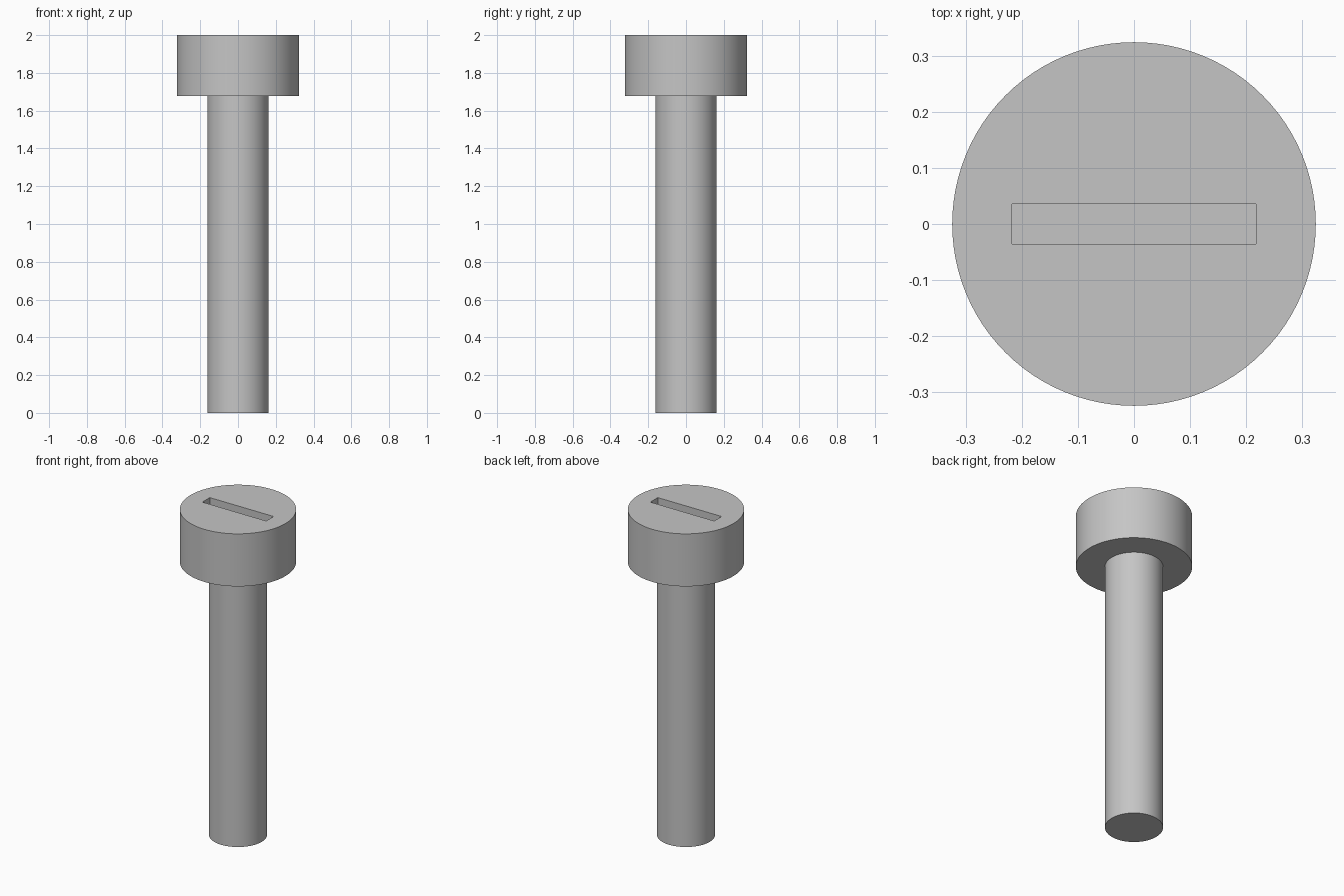
import bpy

if "Cube" in bpy.data.objects:
    bpy.data.objects.remove(bpy.data.objects["Cube"], do_unlink=True)

HEIGHT = 2.0
HEAD_RADIUS = 0.324
HEAD_BOTTOM = 1.677
SHAFT_RADIUS = 0.162
SLOT_LENGTH, SLOT_WIDTH, SLOT_DEPTH = 0.434, 0.072, 0.11

steel = bpy.data.materials.new("steel_grey")
steel.use_nodes = True
grey = (0.56, 0.56, 0.56, 1.0)
steel.diffuse_color = grey
steel.node_tree.nodes["Principled BSDF"].inputs["Base Color"].default_value = grey


def cylinder(name, radius, bottom, top):
    bpy.ops.mesh.primitive_cylinder_add(
        vertices=96, radius=radius, depth=top - bottom,
        location=(0, 0, (bottom + top) / 2))
    obj = bpy.context.object
    obj.name = name
    obj.data.materials.append(steel)
    return obj


def smooth(obj):
    bpy.ops.object.select_all(action="DESELECT")
    obj.select_set(True)
    bpy.context.view_layer.objects.active = obj
    bpy.ops.object.shade_smooth_by_angle()


# Plain round shaft
shaft = cylinder("shaft", SHAFT_RADIUS, 0, HEAD_BOTTOM)
smooth(shaft)

# Cylindrical head
head = cylinder("head", HEAD_RADIUS, HEAD_BOTTOM, HEIGHT)

# Closed-ended driver slot cut into the top of the head
bpy.ops.mesh.primitive_cube_add(size=1, location=(0, 0, HEIGHT))
cutter = bpy.context.object
cutter.name = "slot_cutter"
cutter.scale = (SLOT_LENGTH, SLOT_WIDTH, SLOT_DEPTH * 2)
cutter.hide_render = True
cutter.data.materials.append(steel)

cut = head.modifiers.new("driver_slot", "BOOLEAN")
cut.operation = "DIFFERENCE"
cut.solver = "EXACT"
cut.object = cutter
bpy.context.view_layer.objects.active = head
bpy.ops.object.modifier_apply(modifier=cut.name)
bpy.data.objects.remove(cutter, do_unlink=True)
smooth(head)
